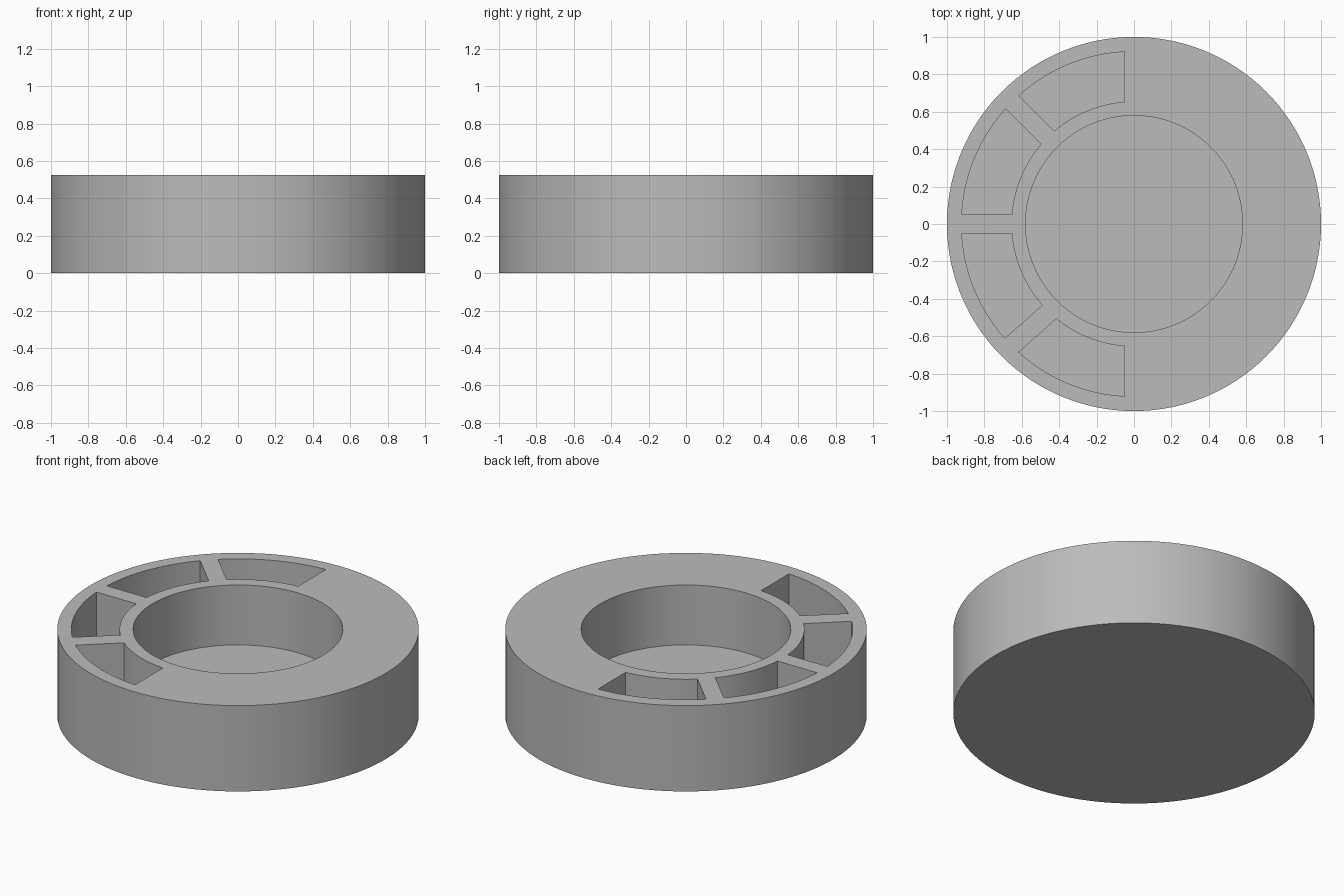
import bpy, bmesh
from math import radians, asin, pi, sin, cos

cube = bpy.data.objects.get("Cube")
if cube:
    bpy.data.objects.remove(cube, do_unlink=True)

HEIGHT, FLOOR, BORE = 0.524, 0.158, 0.58
INNER, OUTER, HALF = 0.655, 0.922, 0.05

grey = bpy.data.materials.new("plain grey")
grey.use_nodes = True
grey.diffuse_color = (0.5, 0.5, 0.5, 1)
grey.node_tree.nodes["Principled BSDF"].inputs["Base Color"].default_value = (0.5, 0.5, 0.5, 1)


def prism(name, outline, bottom, top):
    """Extrude a flat outline from bottom to top."""
    bm = bmesh.new()
    face = bm.faces.new([bm.verts.new((x, y, bottom)) for x, y in outline])
    side = bmesh.ops.extrude_face_region(bm, geom=[face])
    moved = [v for v in side["geom"] if isinstance(v, bmesh.types.BMVert)]
    bmesh.ops.translate(bm, verts=moved, vec=(0, 0, top - bottom))
    bmesh.ops.recalc_face_normals(bm, faces=bm.faces)
    mesh = bpy.data.meshes.new(name)
    bm.to_mesh(mesh)
    bm.free()
    mesh.materials.append(grey)
    obj = bpy.data.objects.new(name, mesh)
    bpy.context.collection.objects.link(obj)
    return obj


def arc(radius, start, end, steps):
    angles = [start + (end - start) * i / steps for i in range(steps + 1)]
    return [(radius * cos(a), radius * sin(a)) for a in angles]


def pocket(start, start_gap, end, end_gap):
    """Ring sector whose straight sides run parallel to its spokes."""
    def span(r):
        return radians(start) + asin(start_gap / r), radians(end) - asin(end_gap / r)
    a, b = span(OUTER)
    c, d = span(INNER)
    return arc(OUTER, a, b, 16) + arc(INNER, d, c, 16)


# Solid round body
body = prism("round_body", arc(1, 0, 2 * pi, 128)[:-1], 0, HEIGHT)

# Central bore and four pockets on the left half of the top
cutters = [prism("bore_cutter", arc(BORE, 0, 2 * pi, 96)[:-1], FLOOR, 1)]
for sides in ((90, HALF, 135, HALF), (135, HALF, 180, HALF),
              (180, HALF, 221.5, 0), (221.5, 0.105, 270, HALF)):
    cutters.append(prism("pocket_cutter", pocket(*sides), FLOOR, 1))

bpy.context.view_layer.objects.active = body
for cutter in cutters:
    cutter.hide_render = True
    cut = body.modifiers.new("cut", "BOOLEAN")
    cut.operation, cut.solver, cut.object = "DIFFERENCE", "EXACT", cutter
    bpy.ops.object.modifier_apply(modifier=cut.name)
    bpy.data.objects.remove(cutter, do_unlink=True)

# Smooth curved walls, crisp rims
bpy.ops.object.select_all(action="DESELECT")
body.select_set(True)
bpy.ops.object.shade_smooth_by_angle(angle=radians(30))
